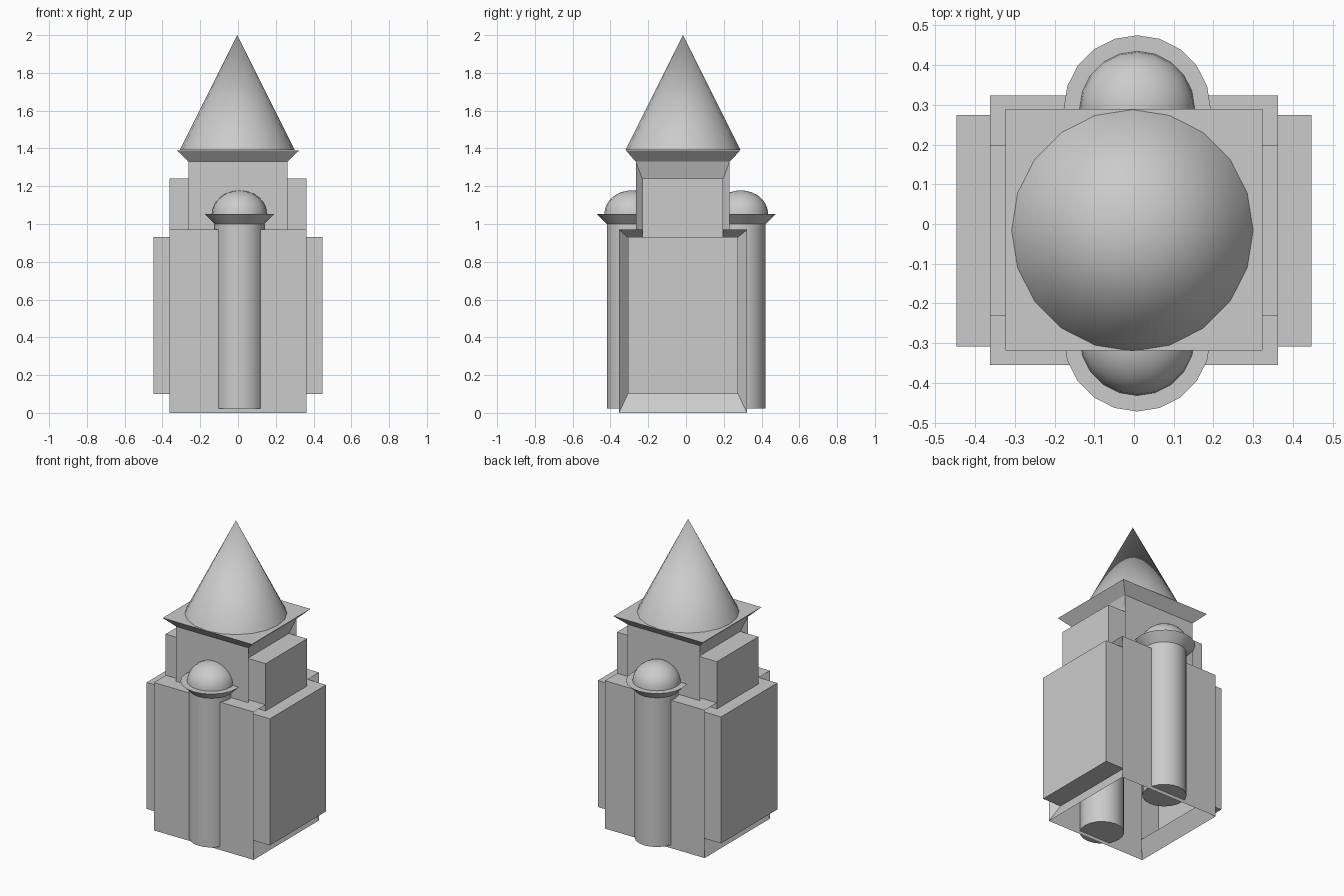
import bpy, bmesh, math
from mathutils import Vector

if "Cube" in bpy.data.objects:
    bpy.data.objects.remove(bpy.data.objects["Cube"])


def finish(bm, name, smooth=False):
    me = bpy.data.meshes.new(name)
    bmesh.ops.recalc_face_normals(bm, faces=bm.faces)
    # open shells still need outward normals: flip if the mean points inward
    c = sum((v.co for v in bm.verts), Vector()) / len(bm.verts)
    if sum((f.calc_center_median() - c).dot(f.normal) * f.calc_area() for f in bm.faces) < 0:
        bmesh.ops.reverse_faces(bm, faces=bm.faces)
    bm.to_mesh(me)
    bm.free()
    ob = bpy.data.objects.new(name, me)
    bpy.context.collection.objects.link(ob)
    if smooth:
        bpy.ops.object.select_all(action='DESELECT')
        ob.select_set(True)
        bpy.context.view_layer.objects.active = ob
        bpy.ops.object.shade_smooth_by_angle(angle=math.radians(35))
    return ob


def lathe(name, profile, cx, cy, n=20, cap=False):
    """Revolve (radius, z) points; radius 0 makes a single tip vertex."""
    bm = bmesh.new()
    rings = []
    for r, z in profile:
        if r == 0:
            rings.append([bm.verts.new((cx, cy, z))] * n)
        else:
            rings.append([bm.verts.new((cx + r * math.cos(i * math.tau / n),
                                        cy + r * math.sin(i * math.tau / n), z))
                          for i in range(n)])
    for a, b in zip(rings, rings[1:]):
        for i in range(n):
            j = (i + 1) % n
            q = list(dict.fromkeys((a[i], a[j], b[j], b[i])))
            bm.faces.new(q)
    if cap:
        bm.faces.new(rings[0][::-1])
    return finish(bm, name, True)


def loop(bm, pts):
    return [bm.verts.new(p) for p in pts]


def bridge(bm, a, b):
    for i in range(4):
        j = (i + 1) % 4
        bm.faces.new((a[i], a[j], b[j], b[i]))


def block(name, hx, y, z, panel_y, panel_z, panel_x, groove, flare=None):
    """Open-bottomed block; each x side has a sunken rim and a raised panel."""
    bm = bmesh.new()

    def rect(hx, y, z):
        return loop(bm, [(-hx, y[0], z), (hx, y[0], z), (hx, y[1], z), (-hx, y[1], z)])
    low, top = rect(hx, y, z[0]), rect(hx, y, z[1])
    bm.faces.new((low[0], low[1], top[1], top[0]))
    bm.faces.new((low[2], low[3], top[3], top[2]))
    for s, (i, j) in ((1, (1, 2)), (-1, (0, 3))):
        outer = [low[i], low[j], top[j], top[i]]

        def side(x):
            (y0, y1), (z0, z1) = panel_y, panel_z
            return loop(bm, [(s * x, y0, z0), (s * x, y1, z0), (s * x, y1, z1), (s * x, y0, z1)])
        rim, face = side(hx - groove), side(panel_x)
        bridge(bm, outer, rim)
        bridge(bm, rim, face)
        bm.faces.new(face)
    if flare:
        fx, fy, fz = flare
        eave = rect(fx, fy, fz)
        bridge(bm, top, eave)
        top = eave
    bm.faces.new(top)
    return finish(bm, name)


# Main body with side panels
block("main_body", 0.362, (-0.355, 0.324), (0, 0.97),
      (-0.308, 0.275), (0.10, 0.93), 0.447, 0.05)

# Upper tower with side panels and flared eave
block("upper_tower", 0.262, (-0.266, 0.23), (0.85, 1.33),
      (-0.231, 0.197), (0.89, 1.24), 0.363, 0.03,
      flare=(0.324, (-0.319, 0.289), 1.39))

# Conical roof
lathe("cone_roof", [(0.304, 1.392), (0, 2.0)], -0.004, -0.016)

# Front and back turrets: shaft, flared rim and dome
dome = [(0.145 * math.cos(t), 1.053 + 0.125 * math.sin(t))
        for t in (k * math.pi / 16 for k in range(8))]
for name, cy in (("front_turret", -0.287), ("back_turret", 0.290)):
    lathe(name, [(0.132, 0.022), (0.132, 1.0), (0.185, 1.053)] + dome + [(0, 1.178)],
          0.008, cy, cap=True)
